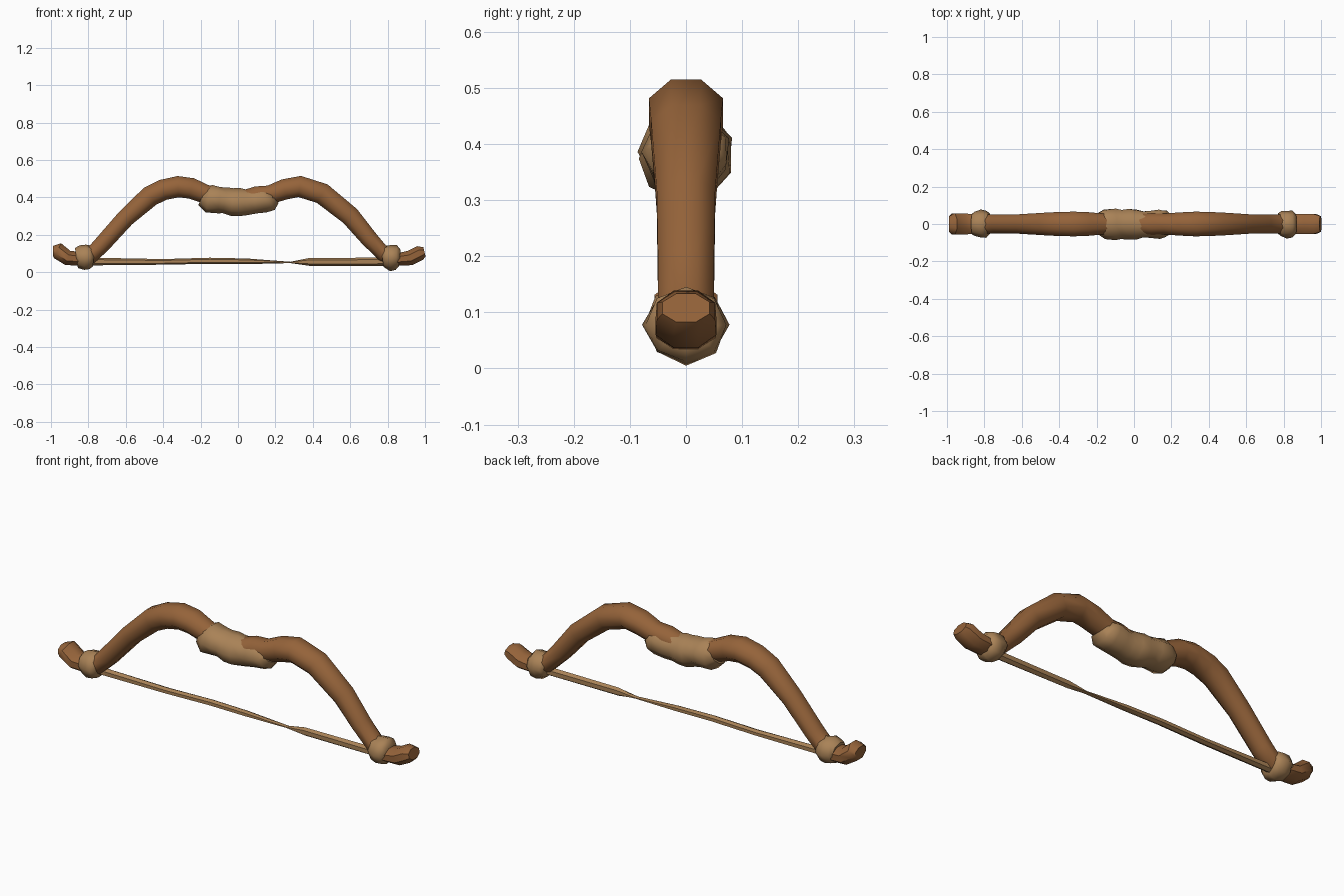
import bpy, bmesh, math, random
from mathutils import Vector

random.seed(4)


def material(name, rgb):
    m = bpy.data.materials.new(name)
    m.diffuse_color = (*rgb, 1)
    return m


wood = material("brown wood", (0.30, 0.125, 0.042))
cord = material("tan wrap", (0.40, 0.225, 0.095))


def tube(name, stations, sides, mat, jitter=0.0, angle=50, twist=0.5):
    """Sweep a cross-section in the xz plane: (x, z, half thickness, half width in y)."""
    bm = bmesh.new()
    pts = [Vector((s[0], 0, s[1])) for s in stations]
    k = 1 / math.cos(math.pi / sides) if twist else 1
    rings = []
    for i, (x, z, hn, hy) in enumerate(stations):
        d = (pts[min(i + 1, len(pts) - 1)] - pts[max(i - 1, 0)]).normalized()
        n = Vector((-d.z, 0, d.x))
        ring = []
        for j in range(sides):
            a = 2 * math.pi * (j + twist) / sides
            r = k * (1 + random.uniform(-jitter, jitter))
            p = pts[i] + n * (hn * r * math.sin(a)) + Vector((0, hy * r * math.cos(a), 0))
            ring.append(bm.verts.new(p))
        rings.append(ring)
    for a, b in zip(rings, rings[1:]):
        for j in range(sides):
            q = (j + 1) % sides
            bm.faces.new((a[j], a[q], b[q], b[j]))
    bm.faces.new(rings[0])
    bm.faces.new(rings[-1])
    bmesh.ops.recalc_face_normals(bm, faces=bm.faces)
    me = bpy.data.meshes.new(name)
    bm.to_mesh(me)
    bm.free()
    me.materials.append(mat)
    ob = bpy.data.objects.new(name, me)
    bpy.context.collection.objects.link(ob)
    bpy.ops.object.select_all(action='DESELECT')
    bpy.context.view_layer.objects.active = ob
    ob.select_set(True)
    bpy.ops.object.shade_smooth_by_angle(angle=math.radians(angle))
    return ob


# Curved wooden limbs, tip to tip
tube("bow_limbs", [
    (-0.99, 0.115, 0.025, 0.042), (-0.965, 0.115, 0.044, 0.056), (-0.91, 0.076, 0.040, 0.056),
    (-0.85, 0.072, 0.038, 0.052), (-0.79, 0.085, 0.042, 0.050), (-0.73, 0.145, 0.045, 0.050),
    (-0.60, 0.290, 0.048, 0.052), (-0.47, 0.406, 0.056, 0.060), (-0.40, 0.440, 0.056, 0.064),
    (-0.32, 0.457, 0.057, 0.066), (-0.25, 0.448, 0.056, 0.063), (-0.16, 0.412, 0.050, 0.055),
    (0.0, 0.382, 0.048, 0.052), (0.10, 0.405, 0.054, 0.058), (0.17, 0.414, 0.050, 0.056),
    (0.25, 0.443, 0.055, 0.062), (0.33, 0.458, 0.057, 0.066), (0.45, 0.420, 0.057, 0.062),
    (0.60, 0.300, 0.052, 0.052), (0.70, 0.180, 0.046, 0.050), (0.78, 0.095, 0.040, 0.050),
    (0.85, 0.068, 0.034, 0.052), (0.92, 0.076, 0.040, 0.054), (0.972, 0.102, 0.040, 0.052),
    (0.997, 0.108, 0.026, 0.042)], 8, wood)

# Grip wrapping, slipping below the wood on the right
tube("grip_wrap", [
    (-0.19, 0.408, 0.050, 0.056), (-0.155, 0.392, 0.074, 0.076), (-0.10, 0.386, 0.066, 0.079),
    (-0.07, 0.382, 0.067, 0.073), (-0.03, 0.374, 0.070, 0.080), (0.01, 0.374, 0.070, 0.077),
    (0.05, 0.374, 0.064, 0.068), (0.09, 0.376, 0.062, 0.073), (0.14, 0.386, 0.065, 0.074),
    (0.165, 0.392, 0.062, 0.070), (0.182, 0.408, 0.048, 0.054)], 9, cord, 0.05, 60)

# Wrapped bindings where the string meets each limb
for side, label in ((-1, "left"), (1, "right")):
    c = side * 0.818
    tube(label + "_binding", [
        (c - 0.047, 0.080, 0.048, 0.055), (c - 0.032, 0.082, 0.060, 0.066),
        (c, 0.078, 0.070, 0.074), (c + 0.028, 0.078, 0.064, 0.070),
        (c + 0.047, 0.076, 0.046, 0.054)], 8, cord, 0.06, 60, 0)

# Bowstring, pinched where it twists
tube("bowstring", [
    (-0.80, 0.057, 0.018, 0.018), (-0.40, 0.055, 0.013, 0.017), (-0.15, 0.061, 0.014, 0.016),
    (0.05, 0.058, 0.013, 0.015), (0.28, 0.052, 0.003, 0.010), (0.38, 0.055, 0.018, 0.014),
    (0.80, 0.056, 0.019, 0.018)], 6, cord)
